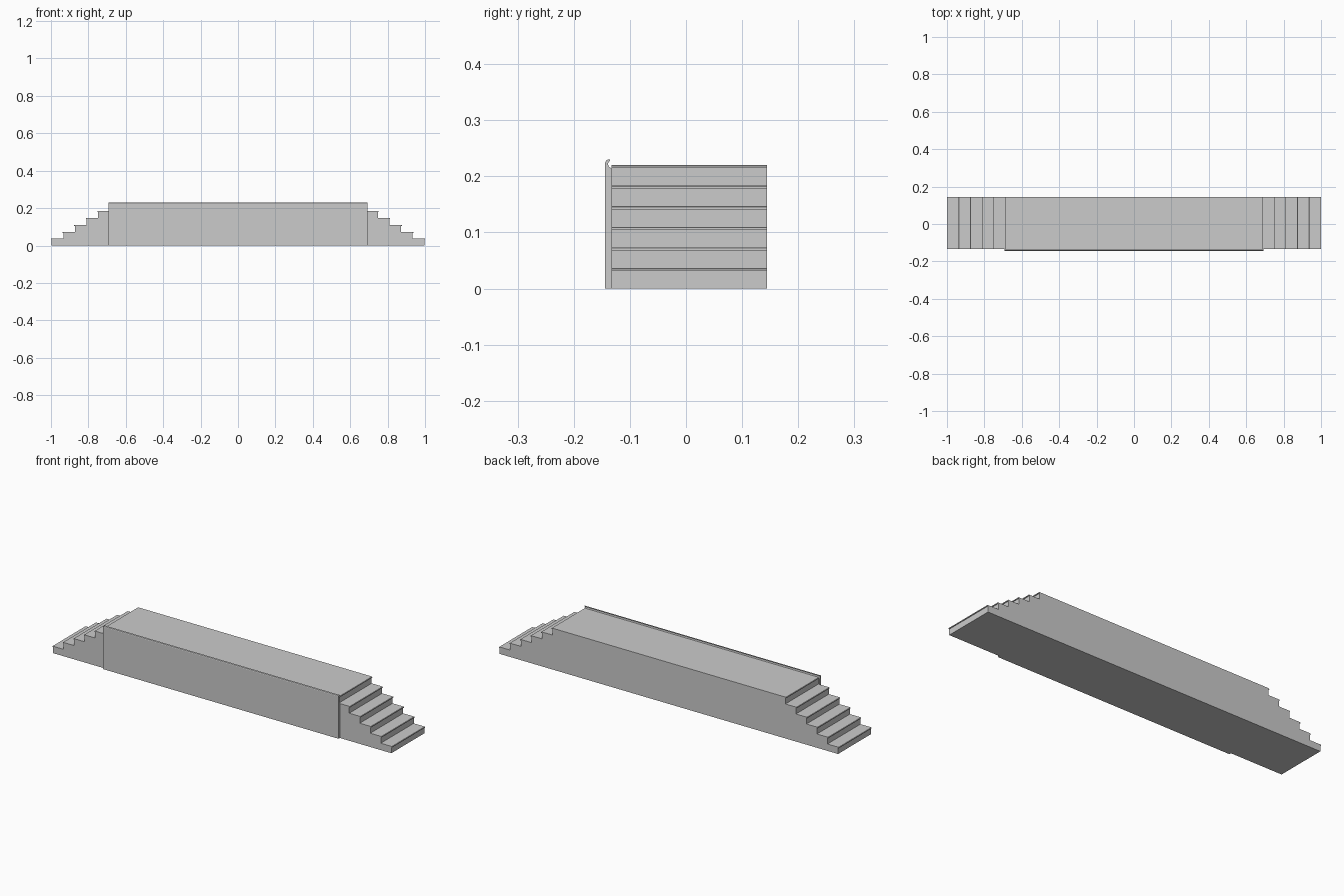
import bpy, bmesh

if "Cube" in bpy.data.objects:
    bpy.data.objects.remove(bpy.data.objects["Cube"])

RISE, STEPS = 0.22 / 6, 5
BACK, BODY_FRONT, PANEL_FRONT = 0.144, -0.133, -0.144
DECK_HALF = 0.69
RUN = (1.0 - DECK_HALF) / STEPS


def extrude_profile(name, pts, start, direction):
    """Fill a closed loop of 3D points and extrude it along a direction."""
    bm = bmesh.new()
    face = bm.faces.new([bm.verts.new(start(a, b)) for a, b in pts])
    ext = bmesh.ops.extrude_face_region(bm, geom=[face])
    moved = [v for v in ext["geom"] if isinstance(v, bmesh.types.BMVert)]
    bmesh.ops.translate(bm, verts=moved, vec=direction)
    bmesh.ops.recalc_face_normals(bm, faces=bm.faces)
    mesh = bpy.data.meshes.new(name)
    bm.to_mesh(mesh)
    bm.free()
    obj = bpy.data.objects.new(name, mesh)
    bpy.context.collection.objects.link(obj)
    return obj


# Stage deck with a flight of steps at each end, each tread with a small nosing
LIP, THICK, CHAMFER = 0.004, 0.0055, 0.0015
half = []
for i in range(STEPS + 1):
    x = 1.0 - i * RUN
    top = (i + 1) * RISE
    half += [(x - LIP, i * RISE), (x - LIP, top - THICK), (x, top - THICK),
             (x, top - CHAMFER), (x - CHAMFER, top)]
profile = half + [(-x, z) for x, z in reversed(half)]
extrude_profile("stage_with_steps", profile,
                lambda x, z: (x, BODY_FRONT, z), (0, BACK - BODY_FRONT, 0))

# Front fascia with a thin lip curling over the deck edge
fascia = [(PANEL_FRONT, 0), (PANEL_FRONT, 0.2245), (-0.1425, 0.228),
          (-0.139, 0.23), (-0.1355, 0.23), (-0.1355, 0.228),
          (-0.138, 0.2255), (-0.139, 0.222), (-0.138, 0.218),
          (-0.1355, 0.2155), (BODY_FRONT, 0.2145), (BODY_FRONT, 0)]
extrude_profile("front_fascia", fascia,
                lambda y, z: (-0.693, y, z), (1.386, 0, 0))
